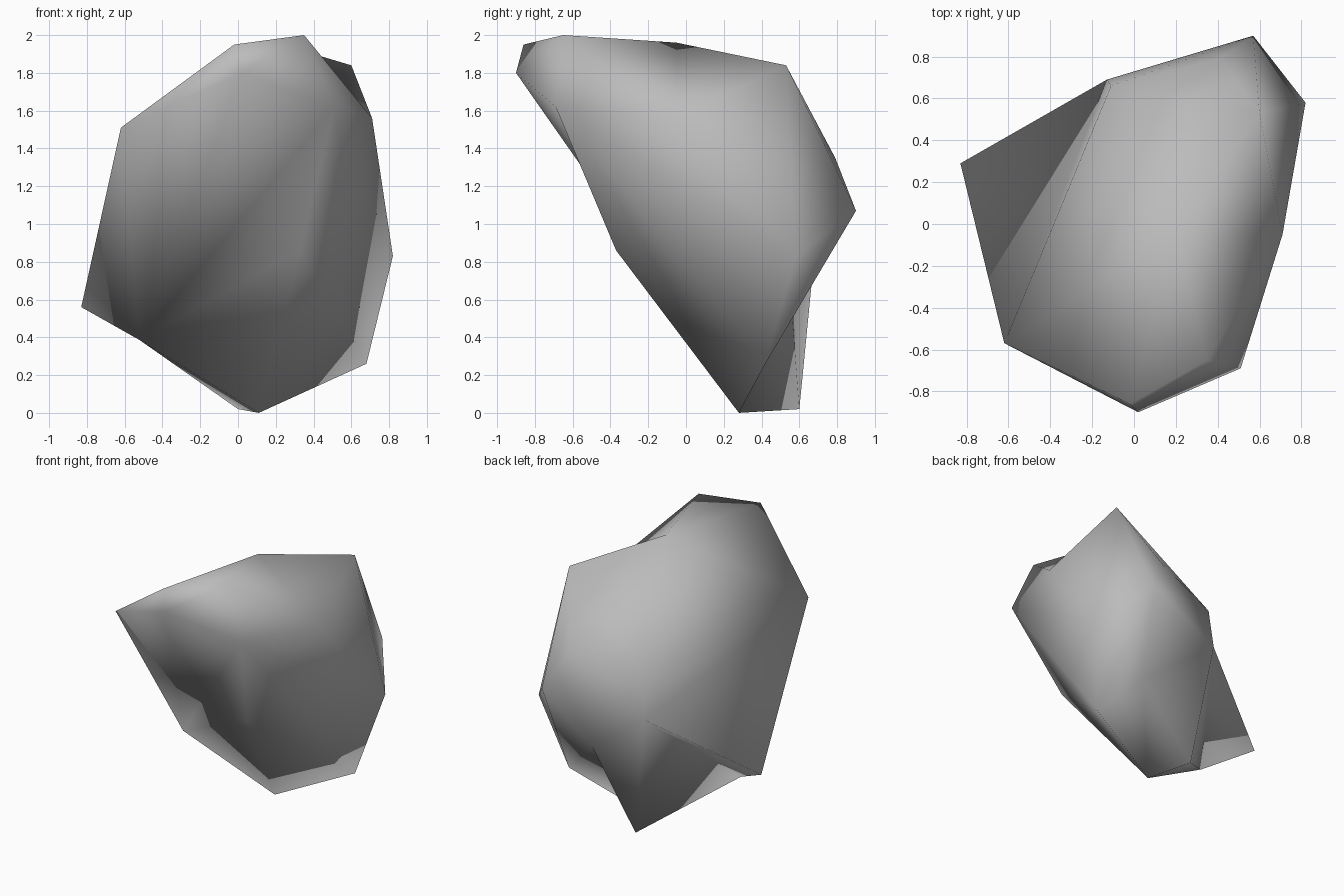
import bpy
import bmesh
from mathutils import Vector

default_cube = bpy.data.objects.get("Cube")
if default_cube:
    bpy.data.objects.remove(default_cube, do_unlink=True)

# Plain stone colour
stone = bpy.data.materials.new("stone_grey")
stone.use_nodes = True
stone_colour = (.5, .5, .5, 1)
stone.diffuse_color = stone_colour
stone.node_tree.nodes["Principled BSDF"].inputs["Base Color"].default_value = stone_colour

# Corners of the boulder, named by where they sit
corners = {
    "crown": (.35, -.65, 2), "crown_front": (-.02, -.86, 1.95),
    "crown_back": (.2, -.05, 1.96), "shoulder": (.6, .53, 1.84),
    "brow": (.02, -.9, 1.8), "brow_left": (.51, -.69, 1.62),
    "brow_right": (-.62, -.57, 1.51), "chin": (.33, -.37, .86),
    "back_ridge": (.41, .79, 1.35), "back_peak": (.57, .9, 1.07),
    "back_upper": (-.11, .66, 1.23), "back_lower": (-.13, .69, .94),
    "flank": (.71, -.05, 1.56), "hip": (.82, .58, .83),
    "hip_lower": (.68, .42, .26), "spur": (-.83, .29, .56),
    "foot_front": (.11, .28, 0), "foot_back": (0, .6, .02),
    "foot_right": (-.52, .09, .385),
}

# Ridges of the wrapped skin that are folded inward into valleys
valleys = [
    ("crown", "shoulder"),
    ("brow", "chin"),
    ("spur", "foot_back"),
    ("spur", "back_upper"),
]


def corner_vert(bm, label):
    place = Vector(corners[label])
    return min(bm.verts, key=lambda vert: (vert.co - place).length)


def find_ridge(bm, start, end):
    first, second = corner_vert(bm, start), corner_vert(bm, end)
    return next((edge for edge in bm.edges
                 if first in edge.verts and second in edge.verts), None)


def fold(bm, start, end):
    """Swap the ridge between two corners for the opposite diagonal."""
    ridge = find_ridge(bm, start, end)
    if ridge is None:
        return
    ends = list(ridge.verts)
    left, right = [next(vert for vert in face.verts if vert not in ends)
                   for face in ridge.link_faces]
    if any(right in edge.verts for edge in left.link_edges):
        return
    bm.edges.remove(ridge)
    for tip in ends:
        bm.faces.new((left, right, tip))


def build_boulder(name, material):
    mesh = bpy.data.meshes.new(name)
    bm = bmesh.new()
    for place in corners.values():
        bm.verts.new(place)
    bmesh.ops.convex_hull(bm, input=list(bm.verts))
    for start, end in valleys:
        fold(bm, start, end)

    # Hollow above the foot, on the back left
    ridge = find_ridge(bm, "back_peak", "foot_back")
    if ridge:
        rim = {vert for face in ridge.link_faces for vert in face.verts}
        ends = list(ridge.verts)
        sides = rim - set(ends)
        bm.edges.remove(ridge)
        hollow = bm.verts.new((.39, .56, .55))
        for side in sides:
            for tip in ends:
                bm.faces.new((hollow, side, tip))
        fold(bm, "hip_lower", "foot_back")

    loose = [vert for vert in bm.verts if not vert.link_faces]
    bmesh.ops.delete(bm, geom=loose, context='VERTS')
    bmesh.ops.recalc_face_normals(bm, faces=list(bm.faces))
    for face in bm.faces:
        face.smooth = True
    bm.to_mesh(mesh)
    bm.free()
    mesh.materials.append(material)
    boulder = bpy.data.objects.new(name, mesh)
    bpy.context.collection.objects.link(boulder)


# Single smooth boulder
build_boulder("boulder", stone)
